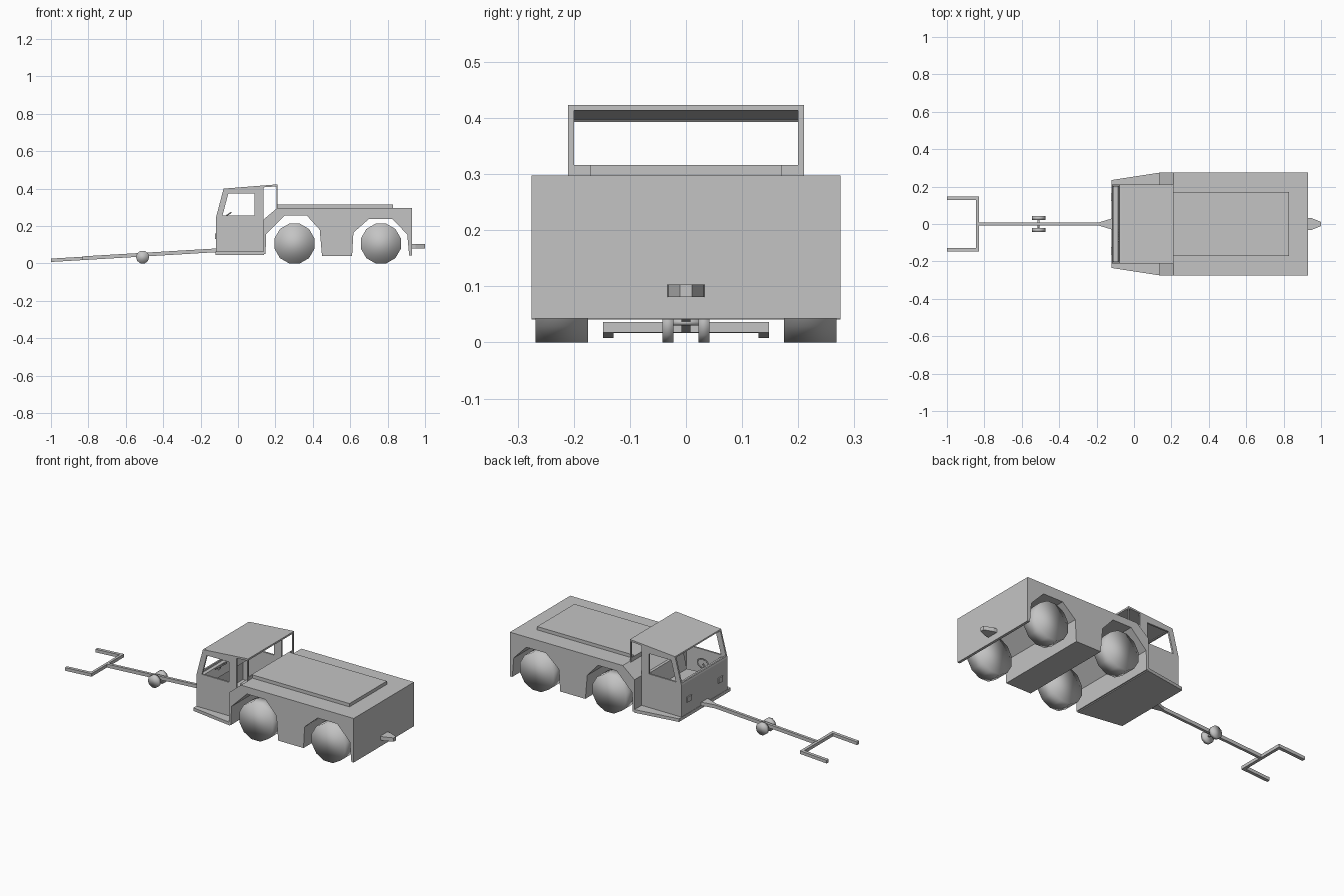
import bpy, bmesh, math
from mathutils import Matrix

if "Cube" in bpy.data.objects:
    bpy.data.objects.remove(bpy.data.objects["Cube"])

grey = bpy.data.materials.new("plain grey")
grey.diffuse_color = (0.55, 0.55, 0.55, 1)
grey.use_nodes = True
grey.node_tree.nodes["Principled BSDF"].inputs["Base Color"].default_value = grey.diffuse_color


def finish(name, me, smooth=False):
    bm = bmesh.new()
    bm.from_mesh(me)
    bmesh.ops.remove_doubles(bm, verts=bm.verts, dist=1e-5)
    bmesh.ops.recalc_face_normals(bm, faces=bm.faces)
    for f in bm.faces:
        f.smooth = smooth
    bm.to_mesh(me)
    bm.free()
    me.materials.clear()
    me.materials.append(grey)
    ob = bpy.data.objects.new(name, me)
    bpy.context.collection.objects.link(ob)
    return ob


def prism(name, loops, a, b, axis="Y", slope=0.0):
    """Extrude outlines (later loops are holes) from a to b along y or z."""
    cu = bpy.data.curves.new(name + "_outline", "CURVE")
    cu.dimensions = "2D"
    cu.fill_mode = "BOTH"
    cu.extrude = (b - a) / 2
    for loop in loops:
        sp = cu.splines.new("POLY")
        sp.points.add(len(loop) - 1)
        for p, (u, v) in zip(sp.points, loop):
            p.co = (u, v, 0, 1)
        sp.use_cyclic_u = True
        sp.use_smooth = False
    tmp = bpy.data.objects.new("tmp", cu)
    bpy.context.collection.objects.link(tmp)
    dg = bpy.context.evaluated_depsgraph_get()
    me = bpy.data.meshes.new_from_object(tmp.evaluated_get(dg))
    bpy.data.objects.remove(tmp)
    bpy.data.curves.remove(cu)
    mid = (a + b) / 2
    for v in me.vertices:
        x, y, z = v.co
        v.co = (x, z + mid, y) if axis == "Y" else (x, y, z + mid + slope * (x + 1))
    me.name = name
    return finish(name, me)


def rect(x0, x1, y0, y1):
    return [(x0, y0), (x1, y0), (x1, y1), (x0, y1)]


def wheel(name, x, y, z, r, width, sides):
    bm = bmesh.new()
    turn = Matrix.Rotation(math.pi / 2, 4, "X") @ Matrix.Rotation(math.pi / sides, 4, "Z")
    bmesh.ops.create_cone(bm, cap_ends=True, segments=sides, radius1=r, radius2=r,
                          depth=width, matrix=Matrix.Translation((x, y, z)) @ turn)
    me = bpy.data.meshes.new(name)
    bm.to_mesh(me)
    bm.free()
    return finish(name, me, True)


# Body with both wheel arches cut through
prism("body", [[
    (.136, .05), (.136, .235), (.211, .297), (.93, .297), (.93, .043), (.915, .043),
    (.905, .155), (.825, .238), (.70, .238), (.617, .165), (.61, .041), (.449, .041),
    (.437, .18), (.368, .256), (.25, .256), (.151, .158), (.147, .05)]], -.275, .275)
prism("hood_plate", [rect(.211, .83, .295, .316)], -.17, .17)

# Tapered step around the cab
prism("cab_step", [[(-.12, -.235), (.14, -.275), (.14, .275), (-.12, .235)]], .045, .063, "Z")

# Cab shell: sides with window and open rear quarter, front wall, header, roof
side = [(-.118, .05), (-.118, .245), (-.077, .40), (.211, .423), (.211, .297),
        (.205, .293), (.205, .412), (.136, .407), (.136, .05)]
window = [(-.083, .256), (.089, .256), (.089, .373), (-.052, .373)]
for label, y0 in (("left", .2), ("right", -.21)):
    prism("cab_side_" + label, [side, window], y0, y0 + .01)
prism("cab_front", [[(-.118, .05), (-.118, .245), (-.115, .255), (-.106, .255), (-.108, .05)]],
      -.2, .2)
prism("windscreen_header", [[(-.079, .393), (-.077, .40), (-.065, .401), (-.07, .393)]], -.2, .2)
prism("cab_roof", [[(-.078, .393), (-.077, .40), (.211, .423), (.211, .413), (-.066, .397)]],
      -.2, .2)
prism("cab_rear_sill", [rect(.205, .211, .29, .316)], -.21, .21)

# Interior: dashboard, bench seat, steering wheel and column
prism("dashboard", [[(-.108, .19), (-.108, .245), (-.085, .245), (-.07, .19)]], -.2, .2)
prism("seat", [[(.03, .063), (.03, .15), (.10, .145), (.12, .235), (.136, .235), (.136, .063)]],
      -.15, .15)
prism("steering_column", [[(-.10, .21), (-.094, .205), (-.062, .25), (-.068, .255)]], -.066, -.058)
bpy.ops.mesh.primitive_torus_add(major_segments=14, minor_segments=6, major_radius=.033,
                                 minor_radius=.004, location=(-.065, -.062, .253),
                                 rotation=(0, math.radians(-35), 0))
ring = bpy.context.object
ring.name = "steering_wheel"
ring.data.materials.append(grey)

# Headlamp frames with a thin lens
for label, s in (("left", 1), ("right", -1)):
    lo, hi = sorted((s * .122, s * .162))
    prism("headlamp_" + label, [rect(-.124, -.117, .13, .16)], lo, hi)

# Rear hitch, narrowing to the back
prism("rear_hitch", [[(.925, -.033), (.95, -.031), (1, -.011), (1, .011), (.95, .031),
                      (.925, .033)]], .081, .103, "Z")

# Road wheels
for end, x in (("front", .302), ("rear", .764)):
    for label, s in (("left", 1), ("right", -1)):
        wheel(f"{end}_wheel_{label}", x, s * .2215, .1065, .11, .093, 12)

# Tow bar: long sloped shaft with flared end, and a two-pronged fork
prism("tow_bar", [[(-.835, -.008), (-.19, -.008), (-.117, -.03), (-.117, .03), (-.19, .008),
                   (-.835, .008)]], .008, .028, "Z", .059)
prism("tow_fork", [[(-1, -.148), (-.83, -.148), (-.83, .148), (-1, .148), (-1, .129),
                    (-.846, .129), (-.846, -.129), (-1, -.129)]], .008, .026, "Z", .059)

# Small tow bar wheels on an axle
for label, s in (("left", 1), ("right", -1)):
    wheel("bar_wheel_" + label, -.51, s * .032, .034, .0355, .02, 10)
wheel("bar_axle", -.51, 0, .036, .006, .05, 8)
